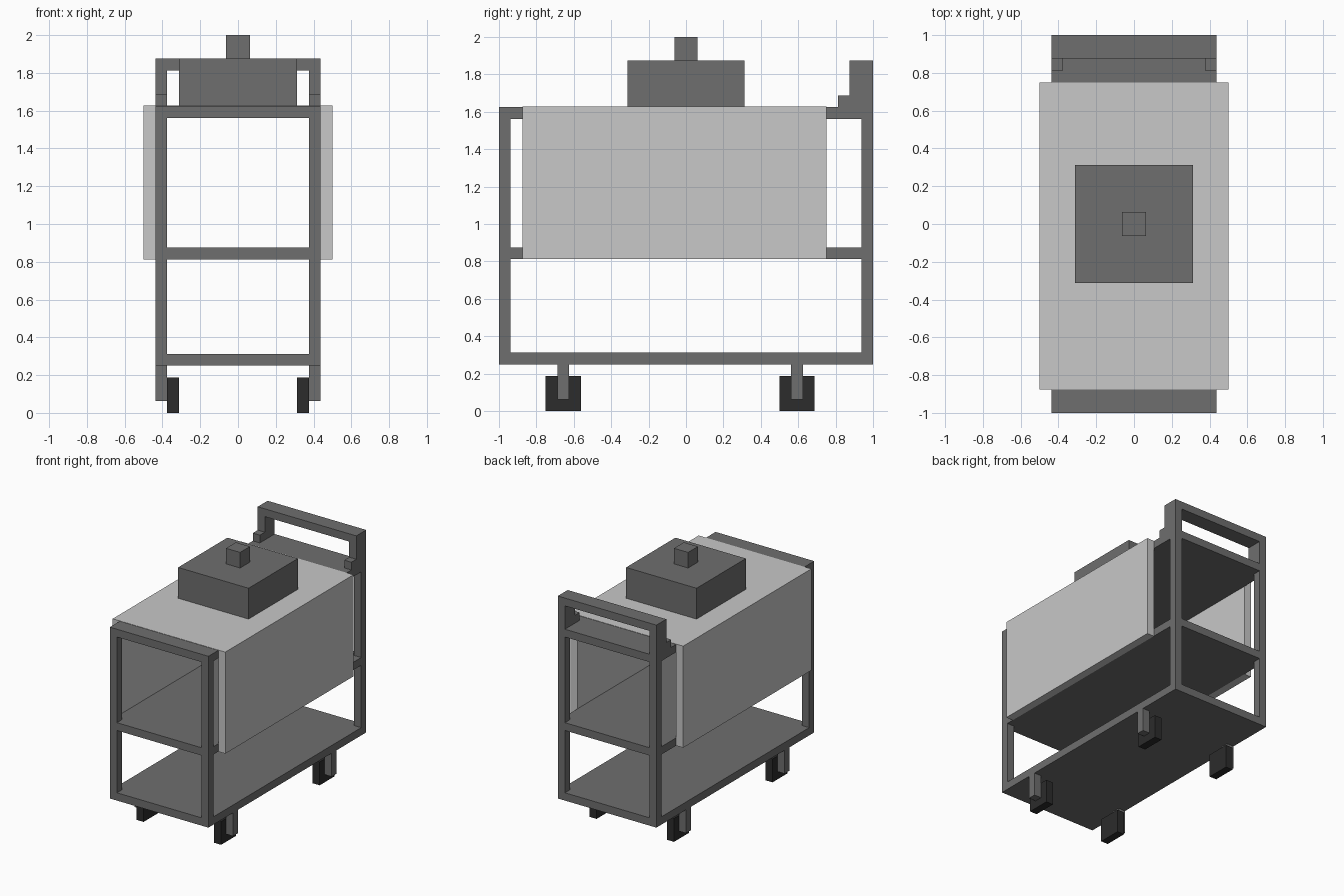
import bpy, bmesh

if "Cube" in bpy.data.objects:
    bpy.data.objects.remove(bpy.data.objects["Cube"])

U = 1 / 16  # modelling module


def material(name, rgb):
    m = bpy.data.materials.new(name)
    m.diffuse_color = (*rgb, 1)
    m.use_nodes = True
    m.node_tree.nodes["Principled BSDF"].inputs["Base Color"].default_value = m.diffuse_color
    return m


GREY = material("grey metal", (0.157, 0.157, 0.157))
CLOTH = material("pale cloth", (0.58, 0.58, 0.58))
BLACK = material("black rubber", (0.025, 0.025, 0.025))


def boxes(name, mat, *extents, mirror=False):
    """One object from boxes (x0, x1, y0, y1, z0, z1) given in modules."""
    bm = bmesh.new()
    for x0, x1, y0, y1, z0, z1 in extents:
        verts = bmesh.ops.create_cube(bm, size=1)["verts"]
        for v in verts:
            v.co.x = (x1 if v.co.x > 0 else x0) * U
            v.co.y = (y1 if v.co.y > 0 else y0) * U
            v.co.z = (z1 if v.co.z > 0 else z0) * U
    me = bpy.data.meshes.new(name)
    bm.to_mesh(me)
    bm.free()
    me.materials.append(mat)
    ob = bpy.data.objects.new(name, me)
    bpy.context.collection.objects.link(ob)
    if mirror:
        mod = ob.modifiers.new("mirror", "MIRROR")
        mod.use_mirror_merge = False
    return ob


# Three full-size shelves
for name, z in (("bottom_shelf", 4), ("middle_shelf", 13), ("top_shelf", 25)):
    boxes(name, GREY, (-7, 7, -16, 16, z, z + 1))

# Corner posts between the shelves
for name, y in (("front_posts", -16), ("back_posts", 15)):
    boxes(name, GREY, (6, 7, y, y + 1, 5, 13), (6, 7, y, y + 1, 14, 25), mirror=True)

# Push handle with stepped feet
boxes("handle_bar", GREY, (-7, 7, 14, 16, 29, 30))
boxes("handle_posts", GREY, (6, 7, 14, 16, 26, 29), mirror=True)
boxes("handle_steps", GREY, (6, 7, 13, 14, 26, 27), mirror=True)

# Cloth draped over the top and both sides
TOP = 26.04
boxes("cloth_sides", CLOTH, (7, 8, -14, 12, 13, TOP), mirror=True)
boxes("cloth_top", CLOTH, (-7, 7, -14, 12, 25.9, TOP))

# Serving dish cover and knob
boxes("dish_cover", GREY, (-5, 5, -5, 5, 26, 30))
boxes("cover_knob", GREY, (-1, 1, -1, 1, 30, 32))

# Wheels with outer brackets
for name, y in (("front", -12), ("back", 8)):
    boxes(name + "_wheels", BLACK, (5, 6, y, y + 3, 0, 3), mirror=True)
    boxes(name + "_wheel_brackets", GREY, (6, 7, y + 1, y + 2, 1, 4), mirror=True)
